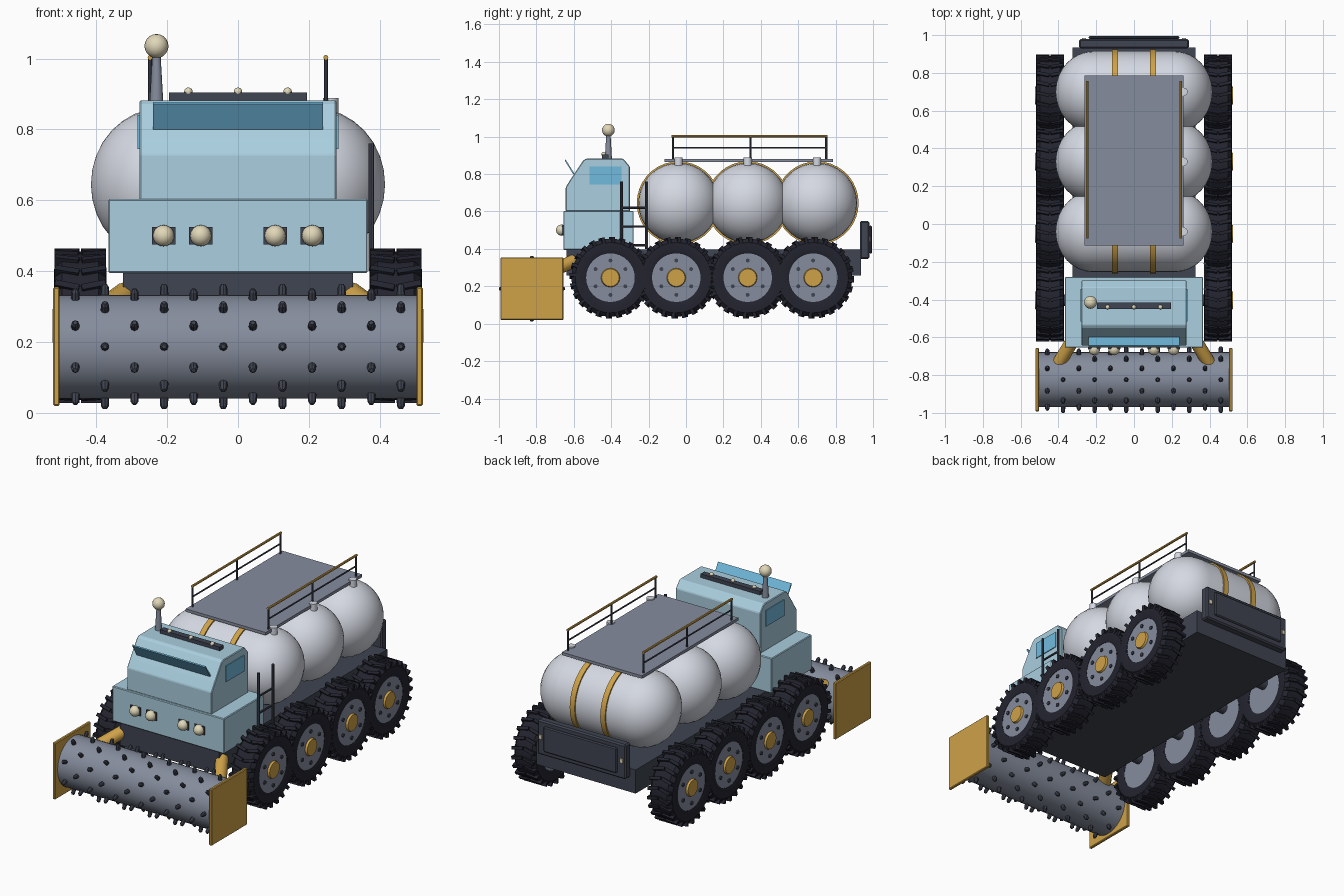
import bpy, bmesh, math
from mathutils import Vector, Matrix

if "Cube" in bpy.data.objects:
    bpy.data.objects.remove(bpy.data.objects["Cube"])


def material(name, rgb):
    m = bpy.data.materials.new(name)
    m.diffuse_color = (*rgb, 1)
    m.use_nodes = True
    m.node_tree.nodes["Principled BSDF"].inputs["Base Color"].default_value = m.diffuse_color
    return m


BLUE = material("pale blue paint", (.40, .62, .74))
GLASS = material("blue glass", (.165, .49, .72))
TANK = material("tank white", (.66, .69, .76))
GREY = material("steel grey", (.235, .265, .335))
DARK = material("dark frame", (.050, .058, .082))
RUBBER = material("black rubber", (.016, .017, .027))
YELLOW = material("yellow paint", (.62, .36, .065))
CREAM = material("cream lamp", (.75, .68, .48))


def finish(name, bm, mat, smooth=True, bevel=0):
    bmesh.ops.recalc_face_normals(bm, faces=bm.faces)
    me = bpy.data.meshes.new(name)
    bm.to_mesh(me)
    bm.free()
    me.materials.append(mat)
    ob = bpy.data.objects.new(name, me)
    bpy.context.collection.objects.link(ob)
    if bevel:
        mod = ob.modifiers.new("bevel", 'BEVEL')
        mod.width, mod.segments, mod.limit_method = bevel, 1, 'ANGLE'
    if smooth:
        bpy.ops.object.select_all(action='DESELECT')
        ob.select_set(True)
        bpy.context.view_layer.objects.active = ob
        bpy.ops.object.shade_smooth_by_angle(angle=math.radians(35))
    return ob


def add_box(bm, x, y, z, rot=Matrix()):
    """Box from (min, max) ranges, turned by rot about the origin."""
    size = Matrix.Diagonal((x[1] - x[0], y[1] - y[0], z[1] - z[0], 1))
    mid = Matrix.Translation((sum(x) / 2, sum(y) / 2, sum(z) / 2))
    bmesh.ops.create_cube(bm, size=1, matrix=rot @ mid @ size)


def add_rod(bm, a, b, r1, r2=None, seg=12):
    """Round bar between two points."""
    a, b = Vector(a), Vector(b)
    rot = (b - a).to_track_quat('Z', 'Y').to_matrix().to_4x4()
    bmesh.ops.create_cone(bm, cap_ends=True, segments=seg, radius1=r1, radius2=r1 if r2 is None else r2,
                          depth=(b - a).length, matrix=Matrix.Translation((a + b) / 2) @ rot)


def add_lathe(bm, profile, centre, seg=32):
    """Spin (x, radius) points about an axis along x."""
    verts = [bm.verts.new(Vector(centre) + Vector((x, r, 0))) for x, r in profile]
    edges = [bm.edges.new(p) for p in zip(verts, verts[1:])]
    bmesh.ops.spin(bm, geom=verts + edges, cent=centre, axis=(1, 0, 0), angle=2 * math.pi,
                   steps=seg, use_duplicate=False)
    bmesh.ops.remove_doubles(bm, verts=bm.verts, dist=1e-5)


def box(name, mat, x, y, z, bevel=0):
    bm = bmesh.new()
    add_box(bm, x, y, z)
    return finish(name, bm, mat, False, bevel)


def balls(name, mat, points, r):
    bm = bmesh.new()
    for p in points:
        bmesh.ops.create_uvsphere(bm, u_segments=16, v_segments=10, radius=r, matrix=Matrix.Translation(p))
    return finish(name, bm, mat)


def prism(name, mat, outline, x0, x1, bevel=0):
    """Extrude a (y, z) outline along x."""
    bm = bmesh.new()
    f = bm.faces.new([bm.verts.new((x0, y, z)) for y, z in outline])
    out = bmesh.ops.extrude_face_region(bm, geom=[f])["geom"]
    bmesh.ops.translate(bm, vec=(x1 - x0, 0, 0), verts=[v for v in out if isinstance(v, bmesh.types.BMVert)])
    return finish(name, bm, mat, False, bevel)


# Chassis and rear panel
box("chassis", DARK, (-.325, .325), (-.64, .935), (.257, .397))
box("rear_panel", DARK, (-.29, .29), (.93, .98), (.345, .55), .008)
box("rear_panel_inset", DARK, (-.24, .24), (.98, .995), (.375, .525), .006)
for s in (-1, 1):
    box("tail_lamp", CREAM, sorted((s * .255, s * .275)), (.98, .986), (.44, .465))

# Cab
box("cab_lower", BLUE, (-.366, .366), (-.655, -.28), (.395, .603), .004)
prism("cab_upper", BLUE, [(-.643, .60), (-.643, .73), (-.615, .775), (-.55, .872), (-.535, .882), (-.335, .882),
                          (-.30, .84), (-.30, .60)], -.278, .278, .004)
for s in (-1, 1):
    prism("side_window", GLASS, [(-.516, .745), (-.516, .84), (-.345, .84), (-.345, .745)], s * .274, s * .283)
prism("sun_visor", GLASS, [(-.604, .80), (-.648, .872), (-.643, .877), (-.597, .803)], -.24, .24)

# Headlights
LAMP_X = (-.21, -.105, .105, .21)
for x in LAMP_X:
    box("headlight_mount", DARK, (x - .033, x + .033), (-.662, -.65), (.475, .525))
balls("headlights", CREAM, [(x, -.665, .5) for x in LAMP_X], .03)

# Roof light bar and beacon mast
box("light_bar", DARK, (-.195, .195), (-.45, -.415), (.88, .904))
balls("roof_lamps", CREAM, [(x, -.44, .906) for x in (-.14, 0, .14)], .012)
bm = bmesh.new()
add_rod(bm, (-.23, -.415, .88), (-.23, -.415, 1.02), .019, .011)
finish("beacon_mast", bm, GREY)
balls("beacon", CREAM, [(-.23, -.415, 1.035)], .034)

# Three tanks with domed ends, strap bands and filler caps
TANK_Z, TANK_R = .645, .215
cap = [(.215 + .2 * math.sin(t), TANK_R * math.cos(t)) for t in (i * math.pi / 16 for i in range(9))]
shell = [(-x, r) for x, r in reversed(cap)] + cap
for y in (-.04, .33, .70):
    bm = bmesh.new()
    add_lathe(bm, shell, (0, y, TANK_Z), 36)
    finish("tank", bm, TANK)
    for x in (-.10, .10):
        bm = bmesh.new()
        add_lathe(bm, [(-.016, .21), (-.016, .223), (.016, .223), (.016, .21)], (x, y, TANK_Z), 36)
        finish("tank_strap", bm, YELLOW)
    bm = bmesh.new()
    add_rod(bm, (.262, y, .82), (.262, y, .888), .022, seg=16)
    finish("filler_cap", bm, TANK)

# Walkway deck and guard rails
box("deck", GREY, (-.262, .262), (-.115, .787), (.864, .881))
for s in (-1, 1):
    x = s * .248
    bm = bmesh.new()
    for y in (-.07, .345, .75):
        add_rod(bm, (x, y, .875), (x, y, 1.0), .0055, seg=8)
    add_rod(bm, (x, -.07, .94), (x, .75, .94), .0045, seg=8)
    finish("rail_posts", bm, DARK)
    bm = bmesh.new()
    add_rod(bm, (x, -.077, 1.003), (x, .757, 1.003), .007, seg=8)
    finish("hand_rail", bm, YELLOW)

# Side ladder
bm = bmesh.new()
for y in (-.345, -.21):
    add_rod(bm, (.376, y, .40), (.376, y, .76), .008, seg=8)
for z in (.42, .52, .62):
    add_rod(bm, (.376, -.345, z), (.376, -.21, z), .006, seg=8)
finish("ladder", bm, DARK)

# Wheels: tyre with lugs, rim, hub and bolts
WHEEL_Z, LUGS = .246, 24
for s in (-1, 1):
    for y in (-.404, -.052, .33, .68):
        c = Vector((s * .445, y, WHEEL_Z))
        bm = bmesh.new()
        add_lathe(bm, [(-.068, .13), (-.074, .15), (-.072, .188), (-.052, .209), (.052, .209),
                       (.072, .188), (.074, .15), (.068, .13), (-.068, .13)], c, 32)
        for i in range(LUGS):
            turn = Matrix.Rotation(i * 2 * math.pi / LUGS, 4, 'X')
            for side in (-1, 1):
                skew = Matrix.Rotation(side * .22, 4, 'Z')
                add_box(bm, sorted((side * .004, side * .073)), (-.009, .009), (.185, .218),
                        Matrix.Translation(c) @ turn @ skew)
        finish("tyre", bm, RUBBER)
        bm = bmesh.new()
        add_rod(bm, c - Vector((.066, 0, 0)), c + Vector((.066, 0, 0)), .136, seg=32)
        finish("rim", bm, GREY)
        bm = bmesh.new()
        add_rod(bm, c + Vector((s * .06, 0, 0)), c + Vector((s * .078, 0, 0)), .053, .047, 16)
        finish("hub", bm, YELLOW)
        bm = bmesh.new()
        for i in range(6):
            a = i * math.pi / 3 + math.pi / 6
            p = c + Vector((0, .092 * math.cos(a), .092 * math.sin(a)))
            add_rod(bm, p + Vector((s * .06, 0, 0)), p + Vector((s * .073, 0, 0)), .011, seg=8)
        finish("wheel_bolts", bm, DARK)
for y in (-.404, -.052, .33, .68):
    bm = bmesh.new()
    add_rod(bm, (-.39, y, .29), (.39, y, .29), .03)
    finish("axle", bm, DARK)

# Front drum with staggered spikes, end plates and arms
DY, DZ = -.824, .187
bm = bmesh.new()
add_rod(bm, (-.505, DY, DZ), (.505, DY, DZ), .146, seg=36)
finish("drum", bm, GREY)
bm = bmesh.new()
for col in range(12):
    x = -.459 + col * .0835
    for k in range(8):
        a = (k + (.5 if col % 2 == 0 else 0)) * math.pi / 4
        d = Vector((0, math.cos(a), math.sin(a)))
        p = Vector((x, DY, DZ))
        add_rod(bm, p + d * .135, p + d * .168, .0125, .011, 8)
        add_rod(bm, p + d * .168, p + d * .176, .011, .006, 8)
finish("drum_spikes", bm, DARK)
for s in (-1, 1):
    box("drum_end_plate", YELLOW, sorted((s * .503, s * .522)), (DY - .168, DY + .168), (.02, .355), .004)
    bm = bmesh.new()
    add_rod(bm, (s * .315, -.60, .335), (s * .43, -.79, .25), .036)
    finish("drum_arm", bm, YELLOW)
